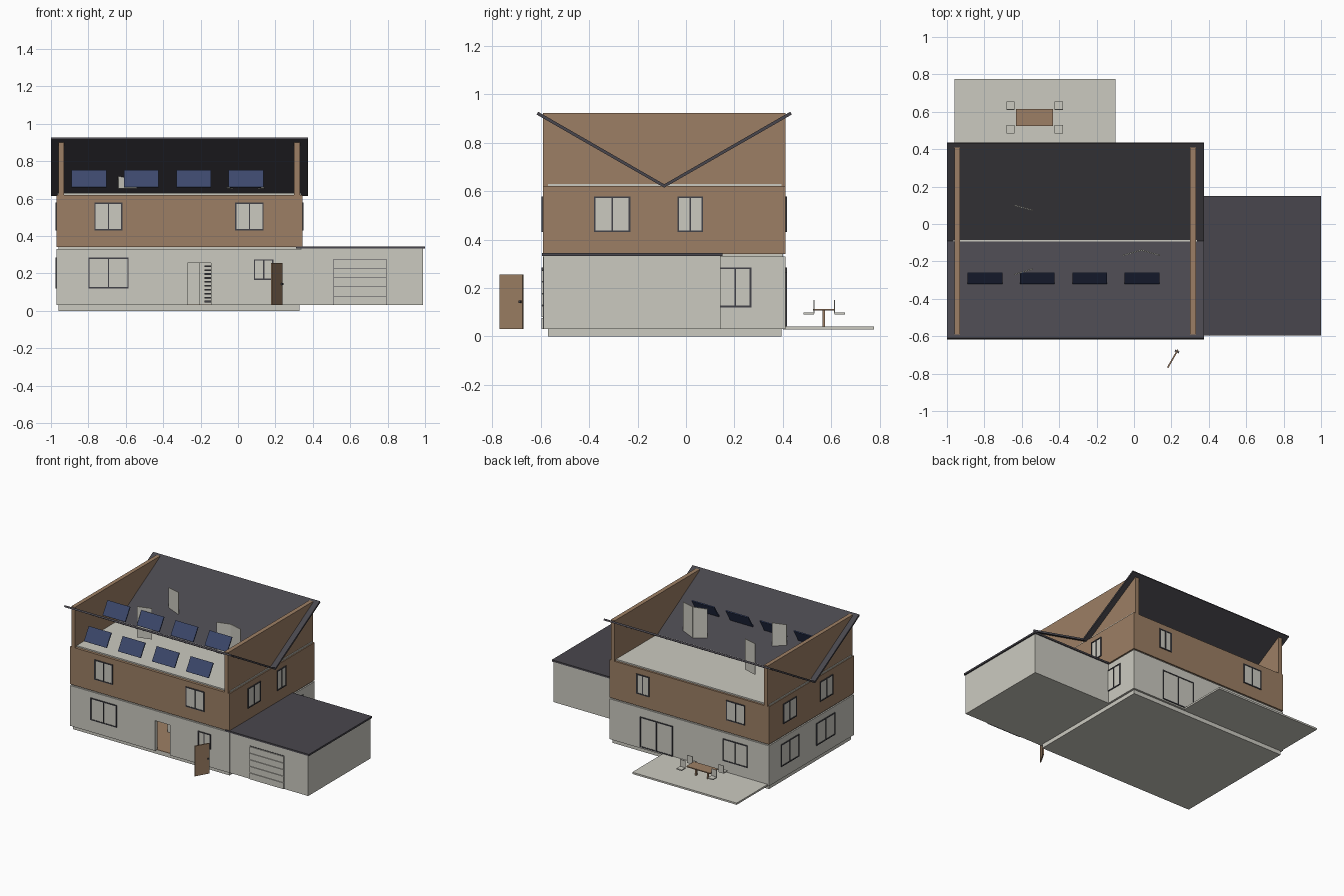
import bpy, bmesh, math
from mathutils import Matrix, Vector

if "Cube" in bpy.data.objects:
    bpy.data.objects.remove(bpy.data.objects["Cube"])


def material(name, rgb):
    m = bpy.data.materials.new(name)
    m.diffuse_color = (*rgb, 1)
    m.use_nodes = True
    m.node_tree.nodes["Principled BSDF"].inputs["Base Color"].default_value = m.diffuse_color
    return m


LIGHT = material("light_plaster", (0.60, 0.59, 0.53))
WOOD = material("brown_wood", (0.335, 0.212, 0.128))
ROOF = material("dark_slate", (0.066, 0.062, 0.074))
FRAME = material("frame_grey", (0.055, 0.055, 0.065))
SOLAR = material("solar_blue", (0.045, 0.065, 0.15))


def boxes(name, mat, items, matrix=None):
    """One object made of boxes given as (x0, x1, y0, y1, z0, z1)."""
    bm = bmesh.new()
    for x0, x1, y0, y1, z0, z1 in items:
        m = Matrix.Translation(((x0 + x1) / 2, (y0 + y1) / 2, (z0 + z1) / 2))
        m = m @ Matrix.Diagonal((x1 - x0, y1 - y0, z1 - z0, 1))
        bmesh.ops.create_cube(bm, size=1, matrix=m)
    me = bpy.data.meshes.new(name)
    bm.to_mesh(me)
    bm.free()
    me.materials.append(mat)
    ob = bpy.data.objects.new(name, me)
    bpy.context.collection.objects.link(ob)
    if matrix:
        ob.matrix_world = matrix
    return ob


# House outline
X0, X1, Y0, Y1 = -0.97, 0.345, -0.59, 0.41
T = 0.03

# Foundation, wooden floor and ground storey walls with the entry opening
boxes("foundation", LIGHT, [(-0.96, 0.33, -0.57, 0.395, 0, 0.03)])
boxes("ground_floor", WOOD, [(X0 + T, X1 - T, Y0 + 0.02, Y1 - T, 0.029, 0.033)])
D0, D1, DZ = -0.27, -0.145, 0.255
boxes("ground_walls", LIGHT, [
    (X0, D0, Y0, Y0 + T, 0.03, 0.33),
    (D1, X1, Y0, Y0 + T, 0.03, 0.33),
    (D0, D1, Y0, Y0 + T, DZ, 0.33),
    (X0, X1, Y1 - T, Y1, 0.03, 0.33),
    (X0, X0 + T, Y0 + T, Y1 - T, 0.03, 0.33),
    (X1 - T, X1, Y0 + T, Y1 - T, 0.03, 0.33),
    (D0 - 0.1, D0 + 0.065, -0.30, -0.28, 0.03, 0.33)])
boxes("middle_slab", LIGHT, [(-0.96, 0.335, -0.58, 0.40, 0.33, 0.342)])

# Stairs seen through the entry
boxes("stairs", FRAME, [(-0.18, -0.06, -0.36 + i * 0.04, -0.32 + i * 0.04,
                         0.045 + i * 0.021, 0.054 + i * 0.021) for i in range(12)])

# Upper storey, attic floor and the two side walls above it
boxes("upper_storey", WOOD, [(X0, X1, Y0, Y1, 0.34, 0.62)])
boxes("attic_floor", LIGHT, [(-0.965, 0.337, -0.57, 0.395, 0.615, 0.63)])
boxes("side_gables", WOOD, [(-0.96, -0.93, Y0, Y1, 0.62, 0.922),
                            (0.30, 0.332, Y0, Y1, 0.62, 0.922)])

# Butterfly roof: V-shaped profile extruded along x
prof = [(-0.61, 0.927), (-0.09, 0.628), (0.43, 0.927),
        (0.437, 0.916), (-0.09, 0.614), (-0.617, 0.916)]
bm = bmesh.new()
ends = [[bm.verts.new((x, y, z)) for y, z in prof] for x in (-1.0, 0.373)]
for e in ends:
    bm.faces.new((e[0], e[1], e[4], e[5]))
    bm.faces.new((e[1], e[2], e[3], e[4]))
for i in range(6):
    j = (i + 1) % 6
    bm.faces.new((ends[0][i], ends[0][j], ends[1][j], ends[1][i]))
bmesh.ops.recalc_face_normals(bm, faces=bm.faces)
me = bpy.data.meshes.new("butterfly_roof")
bm.to_mesh(me)
bm.free()
me.materials.append(ROOF)
bpy.context.collection.objects.link(bpy.data.objects.new("butterfly_roof", me))

# Garage with flat roof and a panelled door
boxes("garage", LIGHT, [(0.34, 0.99, -0.588, 0.143, 0.03, 0.332)])
boxes("garage_roof", ROOF, [(0.31, 1.0, -0.595, 0.15, 0.332, 0.345)])
boxes("garage_door_back", FRAME, [(0.51, 0.795, -0.590, -0.586, 0.03, 0.277)])
boxes("garage_door_panels", LIGHT, [
    (0.513, 0.792, -0.596, -0.588, 0.031 + i * 0.049, 0.077 + i * 0.049) for i in range(5)])


def window(name, side, a0, a1, z0, z1):
    """Framed two-pane window on one wall; a0..a1 runs along the wall."""
    def on_wall(u0, u1, w0, w1, d):
        if side == "front":
            return (u0, u1, Y0 - d, Y0 + 0.002, w0, w1)
        if side == "back":
            return (u0, u1, Y1 - 0.002, Y1 + d, w0, w1)
        if side == "left":
            return (X0 - d, X0 + 0.002, u0, u1, w0, w1)
        return (X1 - 0.002, X1 + d, u0, u1, w0, w1)
    f, c = 0.007, (a0 + a1) / 2
    boxes(name + "_frame", FRAME, [
        on_wall(a0, a0 + f, z0, z1, 0.006), on_wall(a1 - f, a1, z0, z1, 0.006),
        on_wall(a0 + f, a1 - f, z0, z0 + f, 0.006), on_wall(a0 + f, a1 - f, z1 - f, z1, 0.006),
        on_wall(c - 0.003, c + 0.003, z0 + f, z1 - f, 0.006)])
    boxes(name + "_panes", LIGHT, [on_wall(a0 + f, c - 0.003, z0 + f, z1 - f, 0.002),
                                   on_wall(c + 0.003, a1 - f, z0 + f, z1 - f, 0.002)])


LOW, HIGH = (0.12, 0.285), (0.43, 0.578)
for i, (side, a0, a1, (z0, z1)) in enumerate([
        ("front", -0.80, -0.585, LOW), ("front", 0.085, 0.19, (0.165, 0.275)),
        ("front", -0.768, -0.618, HIGH), ("front", -0.015, 0.137, HIGH),
        ("right", 0.135, 0.27, LOW),
        ("right", -0.38, -0.23, HIGH), ("right", -0.035, 0.07, HIGH),
        ("left", 0.06, 0.27, LOW), ("left", -0.365, -0.145, LOW),
        ("left", 0.09, 0.245, HIGH), ("left", -0.34, -0.19, HIGH),
        ("back", -0.795, -0.59, LOW), ("back", -0.18, 0.09, (0.04, 0.265)),
        ("back", -0.775, -0.62, HIGH), ("back", 0.015, 0.12, HIGH)]):
    window(f"window_{side}_{i}", side, a0, a1, z0, z1)


def standing_door(name, mat, p, q, z0, z1, thick):
    """Thin upright slab between two plan points."""
    p, q = Vector((*p, 0)), Vector((*q, 0))
    d = q - p
    m = Matrix.Translation(p) @ Matrix.Rotation(math.atan2(d.y, d.x), 4, "Z")
    boxes(name, mat, [(0, d.length, -thick / 2, thick / 2, z0, z1)], m)
    return m, d.length


# Open entry door with knob
m, w = standing_door("entry_door", WOOD, (0.18, -0.768), (0.235, -0.672), 0.03, 0.255, 0.008)
boxes("door_knob", FRAME, [(w - 0.016, w - 0.006, -0.012, 0.012, 0.138, 0.148)], m)

# Light inner doors standing through the roof
for i, (p, q) in enumerate([((-0.64, 0.1), (-0.54, 0.073)), ((-0.64, -0.27), (-0.54, -0.24)),
                            ((-0.06, -0.168), (0.04, -0.14)), ((0.04, -0.14), (0.14, -0.168))]):
    standing_door(f"inner_door_{i}", LIGHT, p, q, 0.655, 0.885, 0.006)

# Two rows of tilted solar panels
for row, (y, z) in enumerate([(-0.51, 0.706), (-0.29, 0.815)]):
    for i in range(4):
        m = Matrix.Translation((-0.797 + i * 0.28, y, z)) @ Matrix.Rotation(math.radians(58), 4, "X")
        boxes(f"solar_panel_{row}_{i}", SOLAR, [(-0.093, 0.093, -0.054, 0.054, -0.004, 0.004)], m)

# Terrace, table and four chairs
boxes("terrace", LIGHT, [(-0.96, -0.10, 0.40, 0.775, 0.028, 0.041)])
boxes("table", WOOD, [(-0.63, -0.433, 0.525, 0.615, 0.107, 0.114),
                      (-0.585, -0.575, 0.563, 0.573, 0.04, 0.107),
                      (-0.487, -0.477, 0.563, 0.573, 0.04, 0.107)])
for i, x in enumerate((-0.66, -0.402)):
    for j, s in enumerate((-1, 1)):
        yc, yb = 0.57 + s * 0.064, 0.57 + s * 0.042
        boxes(f"chair_{i}_{j}", LIGHT, [
            (x - 0.022, x + 0.022, yc - 0.022, yc + 0.022, 0.091, 0.099),
            (x - 0.022, x + 0.022, yb - 0.002, yb + 0.002, 0.095, 0.15)])
